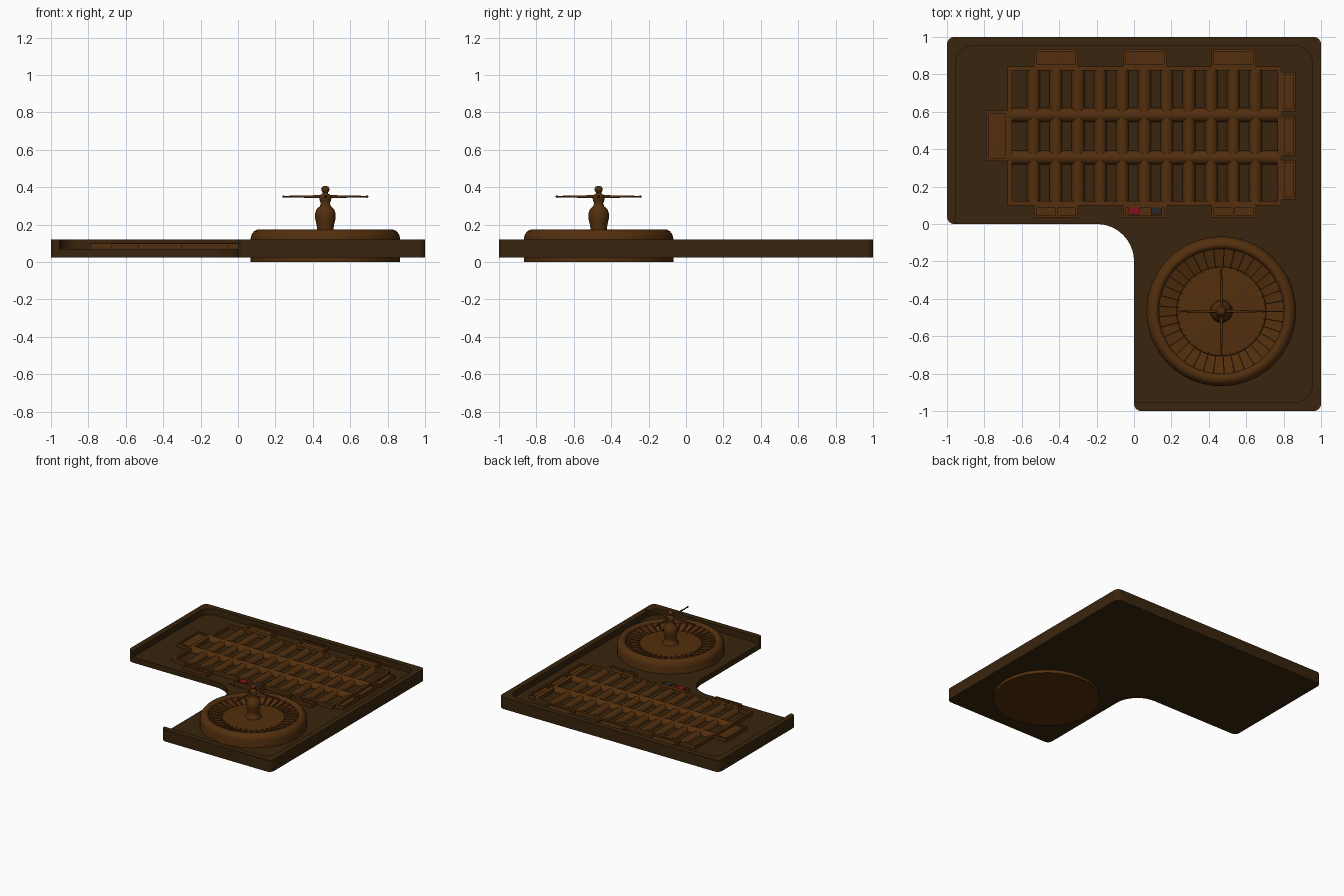
import bpy, bmesh, math
from math import cos, sin, pi, radians

if "Cube" in bpy.data.objects:
    bpy.data.objects.remove(bpy.data.objects["Cube"])


def material(name, rgb):
    m = bpy.data.materials.new(name)
    m.diffuse_color = (*rgb, 1)
    m.use_nodes = True
    m.node_tree.nodes["Principled BSDF"].inputs["Base Color"].default_value = m.diffuse_color
    return m


DARK = material("dark_wood", (0.04, 0.018, 0.004))
WOOD = material("brown_wood", (0.085, 0.028, 0.004))
RED = material("red", (0.25, 0.005, 0.01))
BLACK = material("black", (0.02, 0.02, 0.02))
FLOOR, TOP = 0.07, 0.12
CX, CY = 0.467, -0.467


def finish(name, bm, mat, smooth=None):
    bmesh.ops.recalc_face_normals(bm, faces=bm.faces)
    me = bpy.data.meshes.new(name)
    bm.to_mesh(me)
    bm.free()
    ob = bpy.data.objects.new(name, me)
    bpy.context.collection.objects.link(ob)
    me.materials.append(mat)
    if smooth:
        bpy.ops.object.select_all(action='DESELECT')
        ob.select_set(True)
        bpy.context.view_layer.objects.active = ob
        bpy.ops.object.shade_smooth_by_angle(angle=radians(smooth))
    return ob


def prism(name, pts, z0, z1, mat, smooth=None):
    bm = bmesh.new()
    f = bm.faces.new([bm.verts.new((x, y, z0)) for x, y in pts])
    r = bmesh.ops.extrude_face_region(bm, geom=[f], use_keep_orig=True)
    vs = [v for v in r["geom"] if isinstance(v, bmesh.types.BMVert)]
    bmesh.ops.translate(bm, verts=vs, vec=(0, 0, z1 - z0))
    return finish(name, bm, mat, smooth)


def box(name, x0, x1, y0, y1, z0, z1, mat):
    return prism(name, [(x0, y0), (x1, y0), (x1, y1), (x0, y1)], z0, z1, mat)


def arc(x, y, r, a0, a1, n=8):
    return [(x + r * cos(radians(a0 + (a1 - a0) * i / n)),
             y + r * sin(radians(a0 + (a1 - a0) * i / n))) for i in range(n + 1)]


def lathe(name, prof, mat, n=64, smooth=35):
    bm = bmesh.new()
    vs = [bm.verts.new((CX + r, CY, z)) for r, z in prof]
    es = [bm.edges.new(p) for p in zip(vs, vs[1:])]
    bmesh.ops.spin(bm, geom=vs + es, cent=(CX, CY, 0), axis=(0, 0, 1),
                   angle=2 * pi, steps=n, use_merge=True)
    bmesh.ops.remove_doubles(bm, verts=bm.verts, dist=1e-5)
    return finish(name, bm, mat, smooth)


def round_bar(name, a, b, c, w, h, along):
    """Half-round bar from a to b along an axis, centred on c across it."""
    bm = bmesh.new()
    rings = []
    for s in (a, b):
        ring = []
        for i in range(9):
            t = c + w / 2 * cos(pi * i / 8)
            z = FLOOR + h * sin(pi * i / 8)
            ring.append(bm.verts.new((s, t, z) if along == 'x' else (t, s, z)))
        rings.append(ring)
        bm.faces.new(ring)
    for i in range(9):
        j = (i + 1) % 9
        bm.faces.new((rings[0][i], rings[0][j], rings[1][j], rings[1][i]))
    return finish(name, bm, WOOD, 40)


def frame(name, x0, x1, y0, y1, w, h, mat=WOOD):
    """Four flat strips around a rectangle."""
    z = FLOOR - 0.005
    box(name + "_front", x0, x1, y0, y0 + w, z, h, mat)
    box(name + "_back", x0, x1, y1 - w, y1, z, h, mat)
    box(name + "_left", x0, x0 + w, y0 + w, y1 - w, z, h, mat)
    box(name + "_right", x1 - w, x1, y0 + w, y1 - w, z, h, mat)


def pad(name, x0, x1, y0, y1):
    frame(name + "_border", x0, x1, y0, y1, 0.014, 0.098)
    box(name + "_panel", x0 + 0.014, x1 - 0.014, y0 + 0.014, y1 - 0.014,
        FLOOR - 0.005, 0.086, WOOD)


# L-shaped table top and the raised rim on its outer sides
c = 0.04
outer = ([(-1, 0.04)] + arc(-1 + c, 1 - c, c, 180, 90) + arc(1 - c, 1 - c, c, 90, 0)
         + arc(1 - c, -1 + c, c, 0, -90))
slab = (arc(-1 + c, c, c, 270, 180) + outer[1:] + arc(c, -1 + c, c, 270, 180)
        + arc(-0.2, -0.2, 0.2, 0, 90, 16))
prism("table_top", slab, 0.025, FLOOR, DARK, 30)
e, r = 0.955, 0.1
inner = (arc(e - r, -e + r, r, -90, 0) + arc(e - r, e - r, r, 0, 90)
         + arc(-e + r, e - r, r, 90, 180))
rim = (arc(-1 + c, c, c, 270, 180) + outer[1:] + arc(c, -1 + c, c, 270, 180)
       + [(0, -e)] + inner + [(-e, 0)])
prism("table_rim", rim, FLOOR, TOP, DARK, 30)

# Wheel bowl and foot
lathe("wheel_bowl", [(0, 0), (0.4, 0), (0.4, 0.024), (0.4, 0.125), (0.394, 0.148),
                     (0.38, 0.166), (0.362, 0.174), (0.348, 0.172), (0.337, 0.162),
                     (0.334, 0.15), (0.24, 0.122), (0.237, 0.134), (0.1, 0.14),
                     (0, 0.142)], WOOD, 72)

# Pocket dividers
for i in range(37):
    a = 2 * pi * i / 37
    ob = box("pocket_divider", 0.237, 0.336, -0.003, 0.003, 0, 0.018, WOOD)
    ob.location = (CX, CY, 0.122)
    ob.rotation_euler = (0, -0.2, a)
    ob.location.z = 0.122 - 0.237 * math.tan(0.2) + 0.004

# Spindle with finial and cross handle
lathe("spindle", [(0, 0.135), (0.062, 0.135), (0.058, 0.15), (0.046, 0.165), (0.044, 0.18),
                  (0.047, 0.2), (0.055, 0.235), (0.055, 0.26), (0.047, 0.283),
                  (0.03, 0.298), (0.024, 0.312), (0.03, 0.33), (0.033, 0.345),
                  (0.028, 0.358), (0.016, 0.366), (0.014, 0.372), (0.021, 0.382),
                  (0.022, 0.392), (0.016, 0.403), (0, 0.408)], WOOD, 32, 50)
for i in range(4):
    bm = bmesh.new()
    bmesh.ops.create_cone(bm, segments=10, radius1=0.009, radius2=0.004, depth=0.225,
                          cap_ends=True)
    s = bmesh.ops.create_uvsphere(bm, u_segments=10, v_segments=6, radius=0.007)
    bmesh.ops.translate(bm, verts=s["verts"], vec=(0, 0, 0.11))
    bmesh.ops.translate(bm, verts=bm.verts, vec=(0, 0, 0.113))
    ob = finish("spindle_handle", bm, WOOD, 40)
    ob.location = (CX, CY, 0.35)
    ob.rotation_euler = (0, pi / 2, i * pi / 2)

# Betting grid: frame, long bars and cross bars
X0, X1, Y0, Y1 = -0.675, 0.79, 0.10, 0.842
frame("grid_frame", X0, X1, Y0, Y1, 0.022, 0.1)
for y in (0.583, 0.355):
    round_bar("grid_long_bar", X0, X1, y, 0.075, 0.033, 'x')
for i in range(11):
    round_bar("grid_cross_bar", Y0, Y1, -0.537 + i * 0.1187, 0.068, 0.03, 'y')

# Outer betting pads
for i, x in enumerate((-0.535, -0.06, 0.415)):
    pad("back_pad", x, x + 0.236, 0.842, 0.935)
    pad("front_pad", x, x + 0.236, 0.034, 0.10)
    y = 0.13 + i * 0.236
    pad("right_pad", 0.79, 0.864, y, y + 0.212)
pad("left_pad", -0.79, -0.675, 0.338, 0.606)
for x in (-0.415, 0.535):
    box("pad_divider", x - 0.006, x + 0.006, 0.045, 0.095, 0.07, 0.098, WOOD)

# Red and black markers
for name, x, m in (("red_marker", 0, RED), ("black_marker", 0.12, BLACK)):
    box(name, x - 0.03, x + 0.03, 0.05, 0.088, 0.07, 0.1, m)
